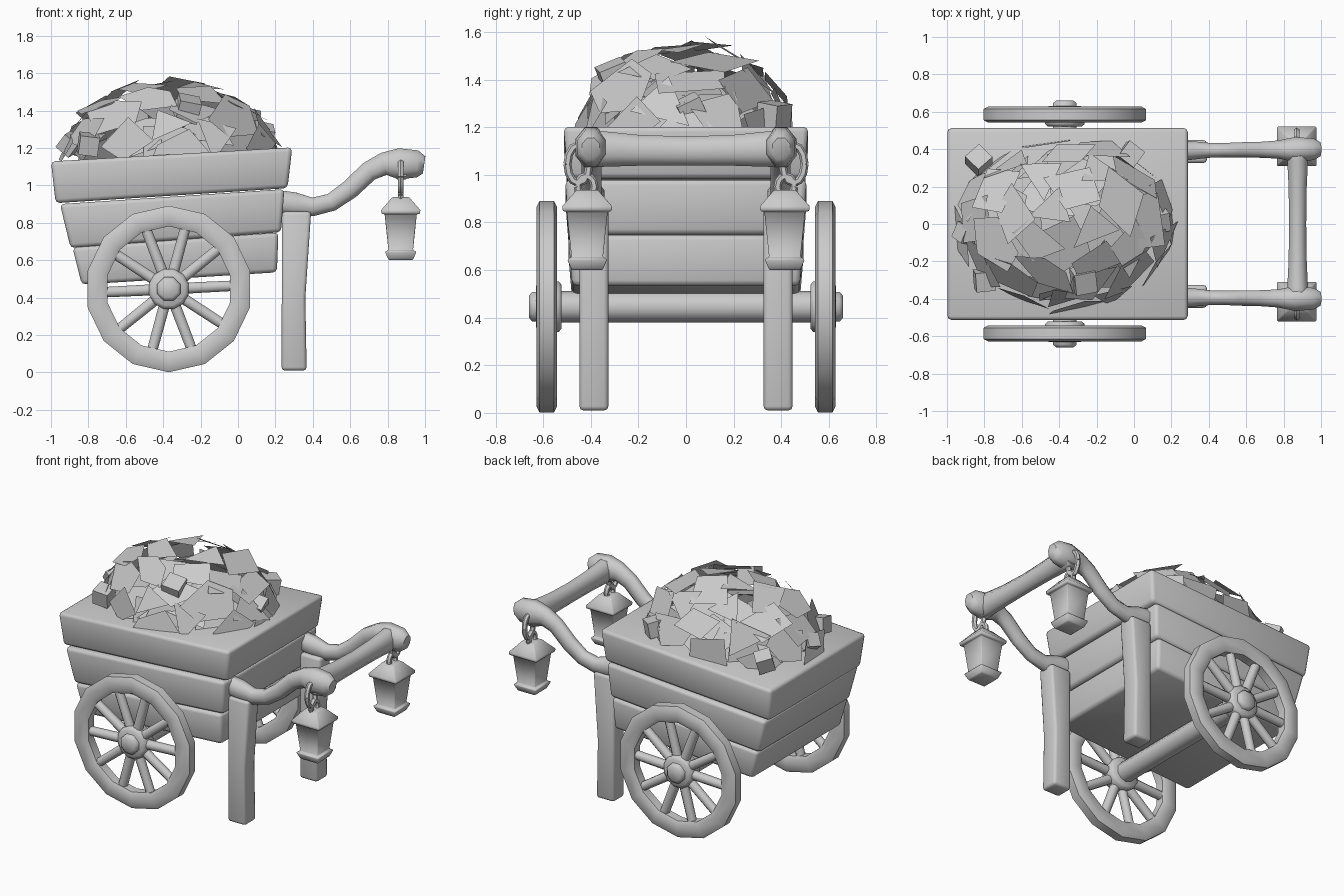
import bpy, bmesh, math, random
from mathutils import Vector, Matrix

if "Cube" in bpy.data.objects:
    bpy.data.objects.remove(bpy.data.objects["Cube"])
random.seed(11)

GREY = (0.6, 0.6, 0.6, 1)
grey = bpy.data.materials.new("plain_grey")
grey.use_nodes = True
grey.diffuse_color = GREY
grey.node_tree.nodes["Principled BSDF"].inputs["Base Color"].default_value = GREY


def finish(name, bm, bevel=0, segments=2, smooth=True):
    """Bevel the sharp edges, turn the bmesh into an object and shade it."""
    bmesh.ops.recalc_face_normals(bm, faces=bm.faces)
    if bevel:
        sharp = [e for e in bm.edges if e.calc_face_angle(0) > math.radians(50)]
        bmesh.ops.bevel(bm, geom=sharp, offset=bevel, segments=segments,
                        affect='EDGES', profile=0.5)
    mesh = bpy.data.meshes.new(name)
    bm.to_mesh(mesh)
    bm.free()
    mesh.materials.append(grey)
    obj = bpy.data.objects.new(name, mesh)
    bpy.context.collection.objects.link(obj)
    if smooth:
        bpy.ops.object.select_all(action='DESELECT')
        obj.select_set(True)
        bpy.context.view_layer.objects.active = obj
        bpy.ops.object.shade_smooth_by_angle(angle=math.radians(55))


def skin(bm, rings, loop=False):
    """Join rings of points with quads; open strips get end caps."""
    vs = [[bm.verts.new(p) for p in ring] for ring in rings]
    n = len(vs[0])
    pairs = list(zip(vs, vs[1:])) + ([(vs[-1], vs[0])] if loop else [])
    for a, b in pairs:
        for i in range(n):
            j = (i + 1) % n
            bm.faces.new((a[i], a[j], b[j], b[i]))
    if not loop:
        bm.faces.new(vs[0])
        bm.faces.new(vs[-1])


def sweep(bm, path, radii, sides=8, flat=1.0, side=Vector((0, 1, 0))):
    """Tube along a path; flat scales the section along the side vector."""
    pts = [Vector(p) for p in path]
    rings = []
    for i, p in enumerate(pts):
        t = (pts[min(i + 1, len(pts) - 1)] - pts[max(i - 1, 0)]).normalized()
        up = t.cross(side).normalized()
        w = up.cross(t) * flat
        angles = [math.tau * (k + 0.5) / sides for k in range(sides)]
        rings.append([p + (w * math.cos(a) + up * math.sin(a)) * radii[i] for a in angles])
    skin(bm, rings)


# Tilted, flaring plank tiers: (left x, left z, right x, right z, half depth)
tiers = {
    "upper_planks": ((-0.975, 0.905, 0.265, 0.985, 0.495), (-1.0, 1.128, 0.29, 1.203, 0.515)),
    "middle_planks": ((-0.895, 0.665, 0.23, 0.75, 0.49), (-0.952, 0.9, 0.248, 0.98, 0.508)),
    "lower_planks": ((-0.835, 0.47, 0.208, 0.535, 0.478), (-0.885, 0.668, 0.216, 0.748, 0.495)),
}
for name, levels in tiers.items():
    bm = bmesh.new()
    skin(bm, [[(xl, -d, zl), (xr, -d, zr), (xr, d, zr), (xl, d, zl)]
              for xl, zl, xr, zr, d in levels])
    finish(name, bm, 0.022)

# Wheels: chunky rim, round spokes, hub and axle nut
WX, WZ, SEG, SPOKES = -0.37, 0.446, 14, 10
PROFILE = [(0.335, -0.03), (0.36, -0.043), (0.42, -0.043), (0.445, -0.03),
           (0.445, 0.03), (0.42, 0.043), (0.36, 0.043), (0.335, 0.03)]


def on_wheel(r, a, y):
    return Vector((WX + r * math.cos(a), y, WZ + r * math.sin(a)))


for s, label in ((-1, "right"), (1, "left")):
    y = s * 0.585
    bm = bmesh.new()
    skin(bm, [[on_wheel(r, math.tau * i / SEG + math.pi / 2, y + d) for r, d in PROFILE]
              for i in range(SEG)], loop=True)
    finish(label + "_wheel_rim", bm)
    bm = bmesh.new()
    for i in range(SPOKES):
        a = math.tau * i / SPOKES + 0.05
        sweep(bm, [on_wheel(0.06, a, y), on_wheel(0.35, a, y)], [0.032, 0.03])
    finish(label + "_wheel_spokes", bm)
    bm = bmesh.new()
    sweep(bm, [(WX, s * v, WZ) for v in (0.522, 0.535, 0.615, 0.63)],
          [0.095, 0.11, 0.11, 0.09], 12, side=Vector((1, 0, 0)))
    finish(label + "_wheel_hub", bm)
    bm = bmesh.new()
    sweep(bm, [(WX, s * v, WZ) for v in (0.6, 0.645, 0.66)],
          [0.068, 0.068, 0.05], 8, side=Vector((1, 0, 0)))
    finish(label + "_axle_nut", bm)

bm = bmesh.new()
sweep(bm, [(WX, -0.6, WZ), (WX, 0.6, WZ)], [0.066, 0.066], 10, side=Vector((1, 0, 0)))
finish("axle", bm)

# Legs, bent shafts and hanging lanterns on both sides
for s, label in ((-1, "right"), (1, "left")):
    bm = bmesh.new()
    rings = []
    for x, z, h in ((0.3, 0.01, 0.067), (0.297, 0.4, 0.063), (0.313, 0.86, 0.078)):
        rings.append([(x + h * a, s * 0.387 + 0.061 * b, z)
                      for a, b in ((-1, -1), (1, -1), (1, 1), (-1, 1))])
    skin(bm, rings)
    finish(label + "_leg", bm, 0.018)

    bm = bmesh.new()
    path = [(0.225, 0.91), (0.3, 0.9), (0.4, 0.885), (0.5, 0.91), (0.6, 0.98), (0.7, 1.075),
            (0.78, 1.115), (0.86, 1.115), (0.96, 1.115), (0.995, 1.11)]
    radii = [0.068, 0.068, 0.054, 0.052, 0.056, 0.058, 0.066, 0.09, 0.078, 0.05]
    sweep(bm, [(x, s * (0.39 + 0.01 * x), z) for x, z in path], radii, 8, 0.8)
    finish(label + "_shaft", bm)

    # Lantern body with flared roof and foot
    bm = bmesh.new()
    levels = [(0.6, 0.064), (0.612, 0.07), (0.645, 0.084), (0.655, 0.066), (0.845, 0.086),
              (0.848, 0.103), (0.868, 0.105), (0.925, 0.055), (0.937, 0.045)]
    skin(bm, [[(0.87 + h * a, s * 0.415 + h * b, z)
               for a, b in ((-1, -1), (1, -1), (1, 1), (-1, 1))] for z, h in levels])
    finish(label + "_lantern", bm, 0.004, 1)

    # Lantern loop and the hook around the shaft
    for part, cy, cz, ry, rz in (("loop", 0.42, 0.95, 0.035, 0.045),
                                 ("hook", 0.452, 1.045, 0.046, 0.08)):
        bm = bmesh.new()
        ring = [math.tau * i / 12 for i in range(13)]
        sweep(bm, [(0.87, s * (cy + ry * math.cos(a)), cz + rz * math.sin(a)) for a in ring],
              [0.017] * 13, 6, side=Vector((1, 0, 0)))
        finish(label + "_lantern_" + part, bm)

# Cross bar, slightly waisted
bm = bmesh.new()
bar = [(-0.44, 0.07), (-0.42, 0.085), (-0.34, 0.08), (-0.2, 0.07), (0, 0.066), (0.2, 0.07),
       (0.34, 0.08), (0.42, 0.085), (0.44, 0.07)]
sweep(bm, [(0.875, y, 1.11 - 0.01 * math.cos(4 * y)) for y, r in bar], [r for y, r in bar],
      8, 0.75, Vector((1, 0, 0)))
finish("cross_bar", bm)

# Heap of large thin angular shards laid over a dome
CENTRE = Vector((-0.36, 0.0, 1.13))


def add_shards(bm, count, radii, size, tilt):
    for i in range(count):
        h = 0.06 + 0.93 * (i + 0.5) / count
        a = i * math.pi * (3 - math.sqrt(5))
        k = math.sqrt(1 - h * h)
        unit = Vector((k * math.cos(a), k * math.sin(a), h))
        pos = CENTRE + Vector(u * r for u, r in zip(unit, radii))
        normal = Vector(u / r for u, r in zip(unit, radii)).normalized()
        normal += Vector(random.uniform(-tilt, tilt) for _ in range(3))
        rot = normal.to_track_quat('Z', 'Y')
        sides = random.choice((3, 4, 4, 5))
        spin = random.uniform(0, math.tau)
        corners = []
        for j in range(sides):
            t = spin + math.tau * (j + random.uniform(-0.2, 0.2)) / sides
            r = size * random.uniform(0.7, 1.2)
            p = pos + rot @ Vector((r * math.cos(t), r * 0.75 * math.sin(t), 0))
            p.z = max(p.z, 1.13)
            corners.append(bm.verts.new(p))
        bm.faces.new(corners)


bm = bmesh.new()
add_shards(bm, 36, (0.57, 0.45, 0.42), 0.175, 0.2)
finish("outer_shards", bm, smooth=False)
bm = bmesh.new()
add_shards(bm, 16, (0.45, 0.36, 0.28), 0.24, 0.2)
finish("inner_shards", bm, smooth=False)

# A few solid chunks among the shards
bm = bmesh.new()
for x, y, z, r in ((-0.27, -0.3, 1.41, 0.09), (-0.02, 0.37, 1.25, 0.08), (0.13, 0.02, 1.27, 0.08),
                   (-0.8, -0.3, 1.22, 0.08), (-0.83, 0.34, 1.22, 0.08), (-0.9, -0.05, 1.22, 0.07)):
    turn = Matrix.Rotation(random.uniform(0, 3), 4, Vector((1, 0.6, 0.4)))
    bmesh.ops.create_cube(bm, size=r * 1.3, matrix=Matrix.Translation((x, y, z)) @ turn)
finish("chunks", bm, smooth=False)
